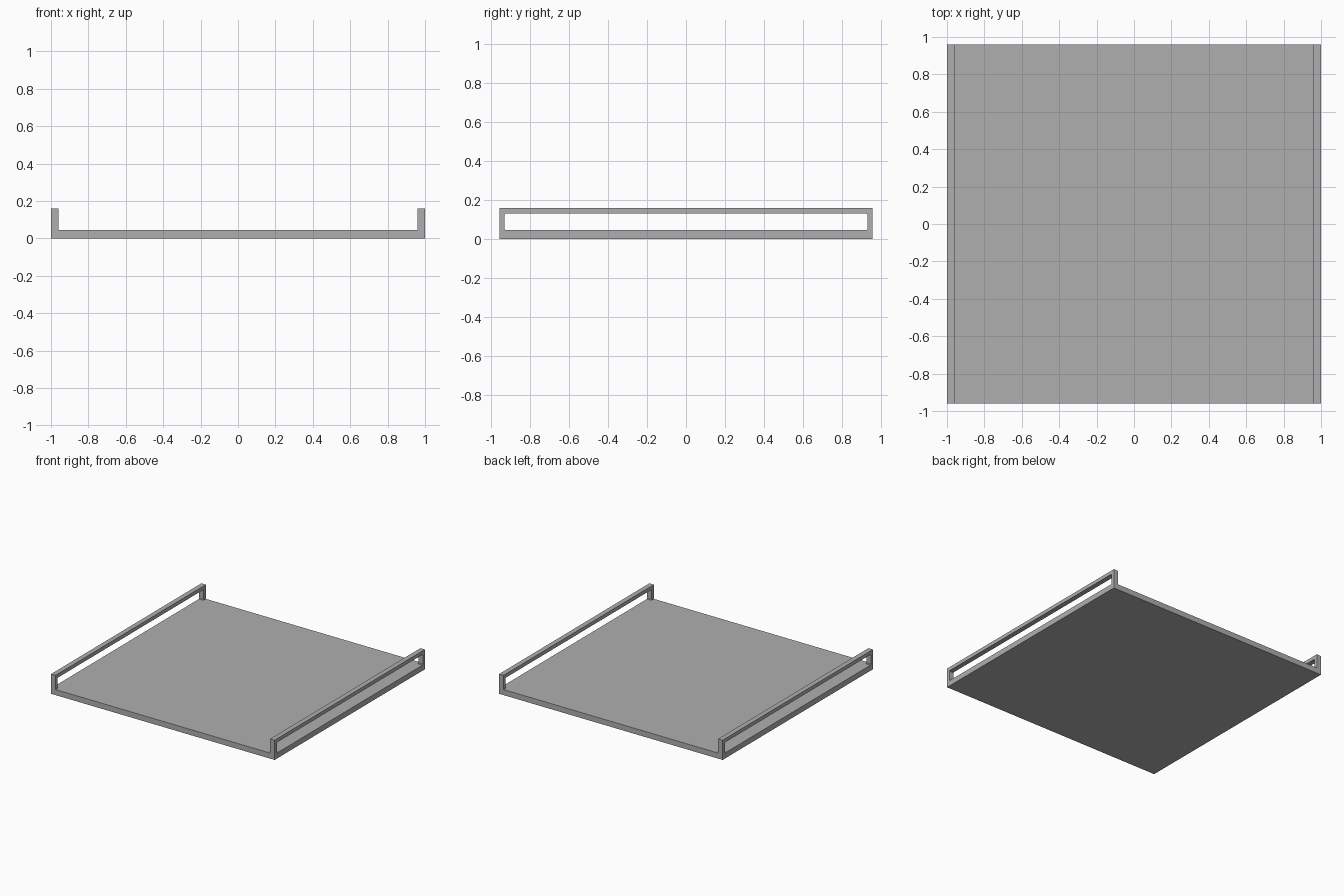
import bpy
import bmesh

HALF_X, HALF_Y = 1.0, 0.96
FLOOR, TOP = 0.045, 0.16
RAIL_WIDTH = 0.04
OPEN_Y, OPEN_TOP, CHAMFER = 0.933, 0.13, 0.005

cube = bpy.data.objects.get("Cube")
if cube:
    bpy.data.objects.remove(cube, do_unlink=True)

grey = bpy.data.materials.new("plain grey")
grey.use_nodes = True
colour = (0.43, 0.43, 0.43, 1)
grey.diffuse_color = colour
grey.node_tree.nodes["Principled BSDF"].inputs["Base Color"].default_value = colour


def extrude_outline(name, outline, x_start, x_end):
    """Extrude a closed (y, z) outline along x."""
    bm = bmesh.new()
    face = bm.faces.new([bm.verts.new((x_start, y, z)) for y, z in outline])
    result = bmesh.ops.extrude_face_region(bm, geom=[face])
    moved = [v for v in result["geom"] if isinstance(v, bmesh.types.BMVert)]
    bmesh.ops.translate(bm, verts=moved, vec=(x_end - x_start, 0, 0))
    bmesh.ops.recalc_face_normals(bm, faces=bm.faces)
    mesh = bpy.data.meshes.new(name)
    bm.to_mesh(mesh)
    bm.free()
    mesh.materials.append(grey)
    obj = bpy.data.objects.new(name, mesh)
    bpy.context.collection.objects.link(obj)
    return obj


# Flat tray floor
extrude_outline("tray_floor",
                [(-HALF_Y, 0), (HALF_Y, 0), (HALF_Y, FLOOR), (-HALF_Y, FLOOR)],
                -HALF_X, HALF_X)

# Side rails: two end posts and a top bar, with eased corners in the opening
half = [(HALF_Y, TOP), (HALF_Y, FLOOR), (OPEN_Y - CHAMFER, FLOOR),
        (OPEN_Y, FLOOR + CHAMFER), (OPEN_Y, OPEN_TOP - CHAMFER),
        (OPEN_Y - CHAMFER, OPEN_TOP)]
rail_outline = half + [(-y, z) for y, z in reversed(half)]
for name, side in (("left_rail", 1), ("right_rail", -1)):
    extrude_outline(name, rail_outline, side * (HALF_X - RAIL_WIDTH), side * HALF_X)
